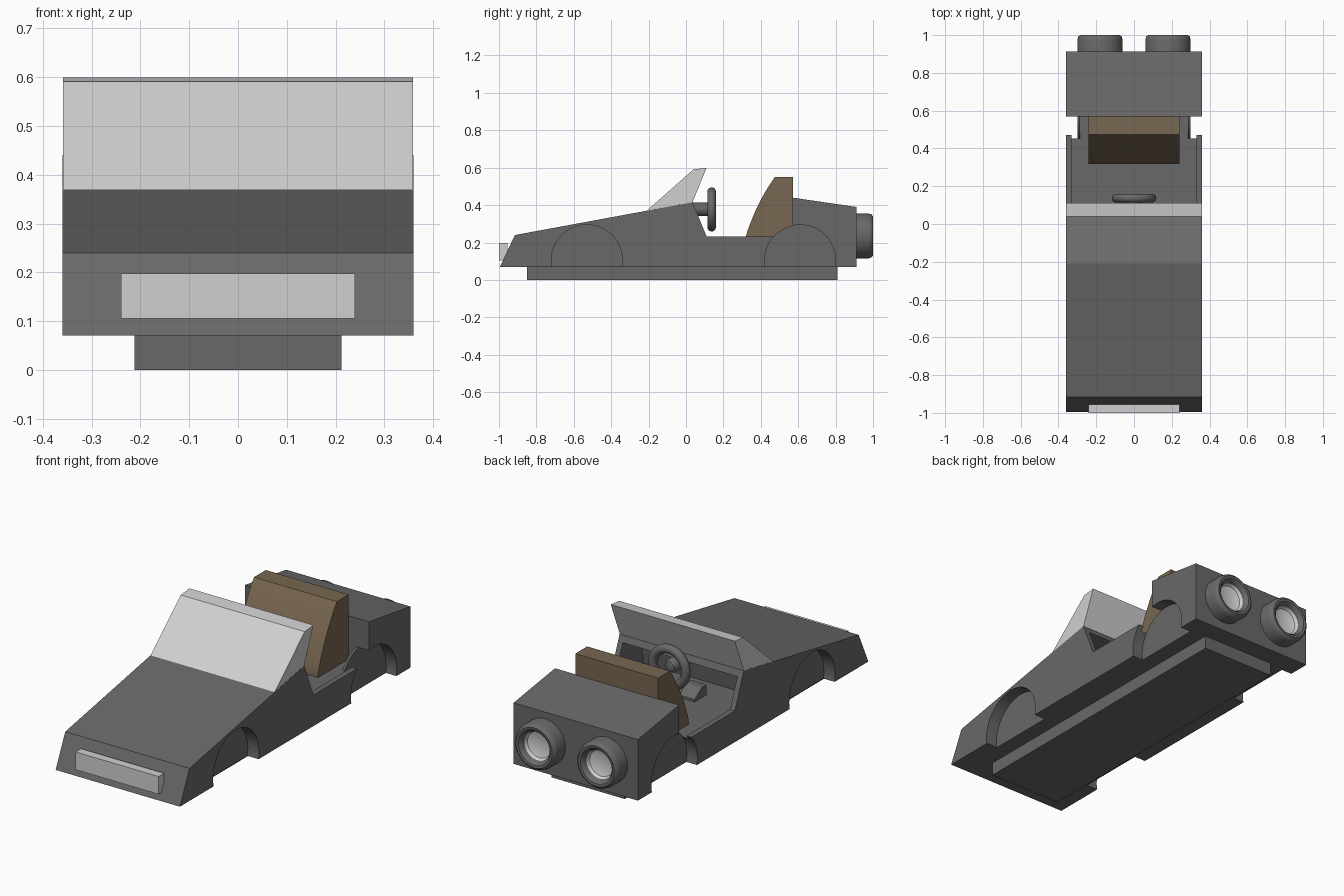
import bpy, bmesh, math
from mathutils import Matrix

if "Cube" in bpy.data.objects:
    bpy.data.objects.remove(bpy.data.objects["Cube"])


def material(name, rgb):
    m = bpy.data.materials.new(name)
    m.diffuse_color = (*rgb, 1)
    m.use_nodes = True
    m.node_tree.nodes["Principled BSDF"].inputs["Base Color"].default_value = m.diffuse_color
    return m


GREY = material("dark grey", (0.14, 0.14, 0.14))
LIGHT = material("light grey", (0.63, 0.63, 0.63))
BROWN = material("brown", (0.19, 0.135, 0.082))


def finish(bm, name, mat, smooth=False):
    bmesh.ops.recalc_face_normals(bm, faces=bm.faces)
    me = bpy.data.meshes.new(name)
    bm.to_mesh(me)
    bm.free()
    ob = bpy.data.objects.new(name, me)
    bpy.context.collection.objects.link(ob)
    me.materials.append(mat)
    if smooth:
        activate(ob)
        bpy.ops.object.shade_smooth_by_angle(angle=math.radians(35))
    return ob


def activate(ob):
    bpy.ops.object.select_all(action='DESELECT')
    ob.select_set(True)
    bpy.context.view_layer.objects.active = ob


def extrude(name, pts, x0, x1, mat=GREY, smooth=False):
    """Side profile of (y, z) points extruded from x0 to x1."""
    bm = bmesh.new()
    f = bm.faces.new([bm.verts.new((x0, y, z)) for y, z in pts])
    r = bmesh.ops.extrude_face_region(bm, geom=[f])
    vs = [v for v in r["geom"] if isinstance(v, bmesh.types.BMVert)]
    bmesh.ops.translate(bm, verts=vs, vec=(x1 - x0, 0, 0))
    return finish(bm, name, mat, smooth)


def rect(y0, y1, z0, z1):
    return [(y0, z0), (y1, z0), (y1, z1), (y0, z1)]


def lathe(name, prof, cx, cz, mat, closed=False, n=40):
    """Profile of (radius, y) points spun around a y-directed axis."""
    bm = bmesh.new()
    vs = [bm.verts.new((cx + r, y, cz)) for r, y in prof]
    for a, b in zip(vs, vs[1:]):
        bm.edges.new((a, b))
    if closed:
        bm.edges.new((vs[-1], vs[0]))
    bmesh.ops.spin(bm, geom=bm.verts[:] + bm.edges[:], cent=(cx, 0, cz),
                   axis=(0, 1, 0), angle=2 * math.pi, steps=n)
    bmesh.ops.remove_doubles(bm, verts=bm.verts, dist=1e-5)
    return finish(bm, name, mat, True)


def cut(ob, cutter):
    activate(ob)
    m = ob.modifiers.new("cut", 'BOOLEAN')
    m.operation, m.solver, m.object = 'DIFFERENCE', 'EXACT', cutter
    bpy.ops.object.modifier_apply(modifier=m.name)


# Body with sloping hood, open cockpit and rear box
body = extrude("body", [(-0.995, 0.07), (-0.915, 0.24), (0.035, 0.415), (0.11, 0.233),
                        (0.57, 0.233), (0.57, 0.44), (0.912, 0.39), (0.912, 0.07)], -0.36, 0.36)

# Bumper strip wrapping the body, narrowed slightly at its ends
trim = extrude("bumper_strip", [(-0.985, 0.13), (-0.25, 0.178), (0.1, 0.19), (0.91, 0.19), (0.94, 0.19),
                                (0.94, 0.235), (0.91, 0.235), (0.07, 0.235), (-0.25, 0.222),
                                (-0.95, 0.18), (-0.985, 0.178)], -0.385, 0.385)
for v in trim.data.vertices:
    if v.co.y < -0.96 or v.co.y > 0.92:
        v.co.x *= 0.98

# Cut the cockpit and wheel wells
WHEELS = (-0.53, 0.61)
RAD, WZ = 0.19, 0.105
cutters = [extrude("cockpit_cutter", [(-0.12, 0.212), (-0.1, 0.355), (0.09, 0.39), (0.09, 0.5),
                                      (0.569, 0.5), (0.569, 0.212)], -0.332, 0.332)]
for wy in WHEELS:
    ring = [(wy + RAD * math.cos(a * math.pi / 24), WZ + RAD * math.sin(a * math.pi / 24))
            for a in range(48)]
    for s in (-1, 1):
        cutters.append(extrude("wheel_cutter", ring, s * 0.295, s * 0.5))
for ob in (body, trim):
    for c in cutters:
        cut(ob, c)
    activate(ob)
    bpy.ops.object.shade_smooth_by_angle(angle=math.radians(9))
for c in cutters:
    bpy.data.objects.remove(c)

# Rear wheel well inner walls that rise above the floor
arch = [(WHEELS[1] + RAD * math.cos(a * math.pi / 24), WZ + RAD * math.sin(a * math.pi / 24))
        for a in range(25)]
arch = [(WHEELS[1] + RAD, 0.07)] + arch + [(WHEELS[1] - RAD, 0.07)]
for s, side in ((-1, "left"), (1, "right")):
    extrude("wheel_well_" + side, arch, s * 0.287, s * 0.299, GREY, True)

# Chassis block
extrude("chassis", rect(-0.85, 0.81, 0, 0.072), -0.212, 0.212)

# Windshield wedge and front light bar
extrude("windshield", [(-0.21, 0.37), (0.04, 0.591), (0.11, 0.599), (0.035, 0.415)],
        -0.359, 0.359, LIGHT)
extrude("front_light", rect(-1.0, -0.955, 0.105, 0.198), -0.24, 0.24, LIGHT)

# Seat with curved front
p = [(0.32, 0.235), (0.375, 0.41), (0.475, 0.55)]
curve = [tuple((1 - t) ** 2 * p[0][i] + 2 * t * (1 - t) * p[1][i] + t * t * p[2][i] for i in (0, 1))
         for t in [k / 10 for k in range(11)]]
extrude("seat", [(0.32, 0.205)] + curve + [(0.573, 0.55), (0.573, 0.205)],
        -0.24, 0.24, BROWN, True)

# Steering wheel, column and hub
tube = [(0.095 + 0.023 * math.cos(k * math.pi / 8), 0.137 + 0.023 * math.sin(k * math.pi / 8))
        for k in range(16)]
lathe("steering_wheel", tube, 0, 0.377, GREY, True)
lathe("steering_column", [(0, -0.11), (0.036, -0.11), (0.036, 0.115), (0.025, 0.135), (0, 0.145)],
      0, 0.377, GREY, n=24)

# Pedal block
extrude("pedal", [(0.0, 0.205), (0.0, 0.265), (0.04, 0.265), (0.1, 0.225), (0.1, 0.205)],
        -0.12, -0.03)

# Rear exhausts with light inner cups
for s, side in ((-1, "left"), (1, "right")):
    lathe("exhaust_" + side, [(0, 0.9), (0.12, 0.9), (0.12, 0.975), (0.115, 0.992), (0.105, 1.0),
                              (0.092, 0.998), (0.082, 0.988), (0.076, 0.97), (0.076, 0.945),
                              (0, 0.94)], s * 0.18, 0.235, GREY)
    lathe("exhaust_cup_" + side, [(0.0755, 0.972), (0.068, 0.957), (0.045, 0.95), (0, 0.947)],
          s * 0.18, 0.235, LIGHT)
